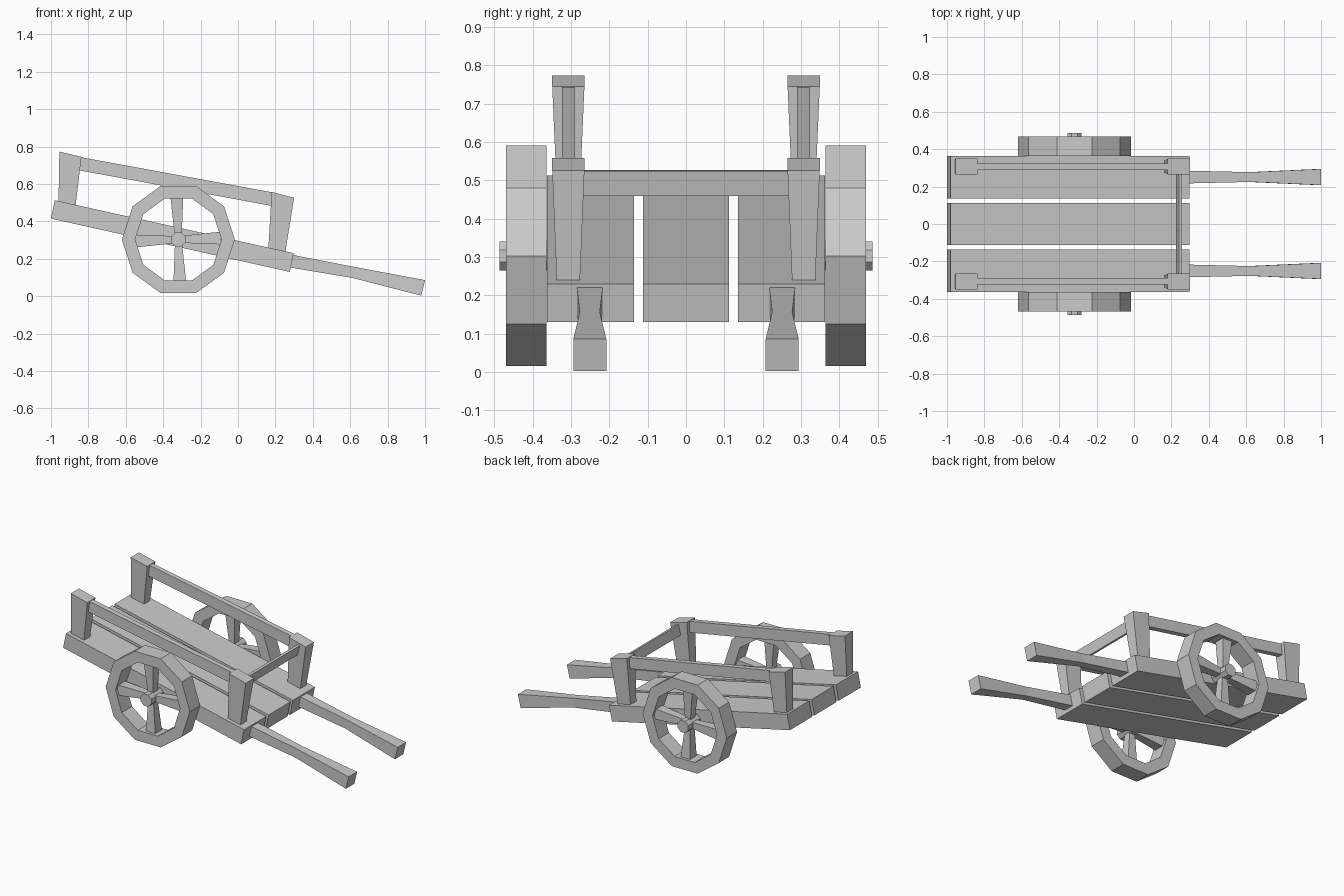
import bpy, bmesh
from math import cos, sin, pi, radians
from mathutils import Vector

cube = bpy.data.objects.get("Cube")
if cube:
    bpy.data.objects.remove(cube, do_unlink=True)

wood = bpy.data.materials.new("grey_wood")
wood.use_nodes = True
GREY = (0.6, 0.6, 0.6, 1)
wood.diffuse_color = GREY
wood.node_tree.nodes["Principled BSDF"].inputs["Base Color"].default_value = GREY


def loft(name, rings, closed=False):
    """Skin a chain of equal rings; cap the ends, or join them when closed."""
    bm = bmesh.new()
    vs = [[bm.verts.new(p) for p in r] for r in rings]
    n = len(rings[0])
    pairs = list(zip(vs, vs[1:])) + ([(vs[-1], vs[0])] if closed else [])
    for a, b in pairs:
        for i in range(n):
            j = (i + 1) % n
            bm.faces.new((a[i], a[j], b[j], b[i]))
    if not closed:
        bm.faces.new(vs[0])
        bm.faces.new(vs[-1])
    bmesh.ops.recalc_face_normals(bm, faces=bm.faces)
    mesh = bpy.data.meshes.new(name)
    bm.to_mesh(mesh)
    bm.free()
    mesh.materials.append(wood)
    obj = bpy.data.objects.new(name, mesh)
    bpy.context.collection.objects.link(obj)
    return obj


def slab(name, profile, y0, y1):
    """Extrude a side profile of (x, z) points across y."""
    return loft(name, [[(x, y, z) for x, z in profile] for y in (y0, y1)])


def bar(name, cuts, y):
    """Bar through cuts of ((x, z), (x, z), half_width), centred on y."""
    return loft(name, [[(a[0], y - w, a[1]), (a[0], y + w, a[1]),
                        (b[0], y + w, b[1]), (b[0], y - w, b[1])]
                       for a, b, w in cuts])


# Sloping floor planks
floor = [(-1, 0.415), (0.277, 0.13), (0.298, 0.23), (-0.98, 0.513)]
slab("middle_plank", floor, -0.112, 0.112)

# Cross rail between the front posts
slab("cross_rail", [(0.225, 0.462), (0.241, 0.459), (0.256, 0.524), (0.24, 0.527)],
     -0.29, 0.29)

WX, WZ = -0.319, 0.303     # wheel centre


def wheel(side, s):
    # Ten-sided rim
    rim = []
    for i in range(10):
        c, d = cos(i * pi / 5), sin(i * pi / 5)
        rim.append([(WX + r * c, s * y, WZ + r * d)
                    for r, y in ((0.302, 0.364), (0.302, 0.469),
                                 (0.231, 0.469), (0.231, 0.364))])
    loft(side + "_wheel_rim", rim, closed=True)
    # Eight-sided hub
    angles = [pi / 8 + i * pi / 4 for i in range(8)]
    loft(side + "_wheel_hub", [[(WX + 0.041 * cos(a), s * y, WZ + 0.041 * sin(a))
                                for a in angles] for y in (0.355, 0.487)])
    # Four spokes, flaring toward the rim
    for k in range(4):
        a = radians(2 + 90 * k)
        out, across = Vector((cos(a), 0, sin(a))), Vector((-sin(a), 0, cos(a)))
        hub = Vector((WX, s * 0.417, WZ))
        rings = []
        for r, w, t in ((0.02, 0.019, 0.022), (0.228, 0.034, 0.034)):
            rings.append([hub + out * r + across * w * u + Vector((0, t * v, 0))
                          for u, v in ((-1, -1), (1, -1), (1, 1), (-1, 1))])
        loft(f"{side}_wheel_spoke_{k + 1}", rings)


for side, s in (("left", 1), ("right", -1)):
    slab(side + "_plank", floor, s * 0.136, s * 0.363)
    # Tapered posts
    bar(side + "_front_post", [((0.162, 0.25), (0.252, 0.23), 0.03),
                               ((0.18, 0.558), (0.3, 0.526), 0.042)], s * 0.307)
    bar(side + "_back_post", [((-0.96, 0.49), (-0.87, 0.47), 0.03),
                              ((-0.955, 0.773), (-0.837, 0.745), 0.042)], s * 0.307)
    # Side rail
    bar(side + "_side_rail", [((-0.86, 0.675), (-0.85, 0.745), 0.017),
                              ((0.185, 0.482), (0.195, 0.553), 0.017)], s * 0.307)
    # Handle with a narrow waist
    bar(side + "_handle", [((0.27, 0.155), (0.285, 0.222), 0.034),
                           ((0.61, 0.098), (0.625, 0.156), 0.026),
                           ((0.98, 0.003), (1, 0.086), 0.043)], s * 0.251)
    wheel(side, s)
